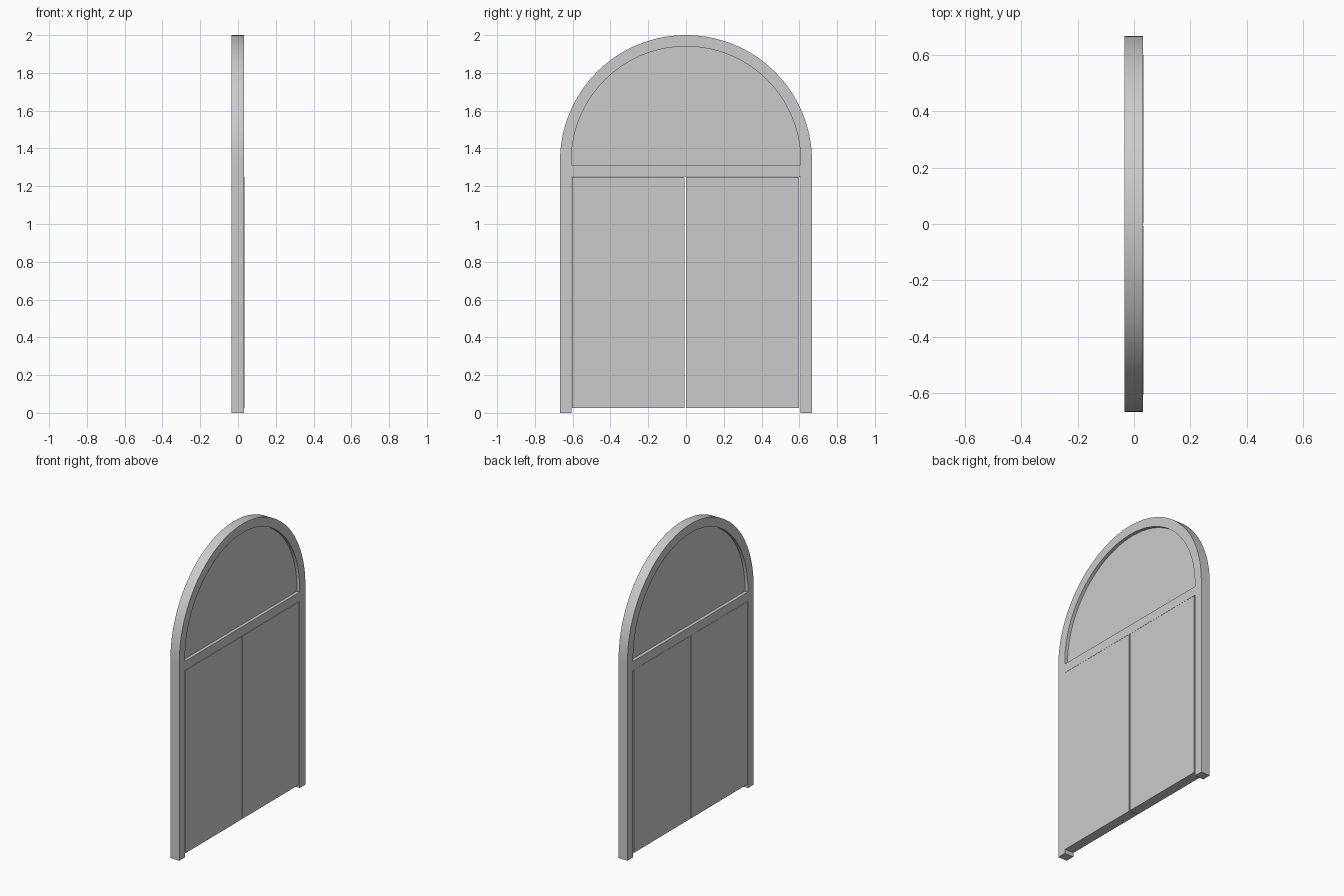
import bpy, bmesh, math
from mathutils import Vector

if "Cube" in bpy.data.objects:
    bpy.data.objects.remove(bpy.data.objects["Cube"])

R_OUT, R_IN, SPRING = 0.667, 0.607, 1.333   # arch radii and springing height
BAR_LOW, BAR_HIGH = 1.252, 1.312            # transom bar
SEGS = 64


def finish(name, bm, depth):
    """Give a flat yz shape its thickness along +x and link it."""
    res = bmesh.ops.extrude_face_region(bm, geom=bm.faces[:])
    verts = [g for g in res["geom"] if isinstance(g, bmesh.types.BMVert)]
    bmesh.ops.translate(bm, verts=verts, vec=Vector((depth, 0, 0)))
    bmesh.ops.recalc_face_normals(bm, faces=bm.faces[:])
    mesh = bpy.data.meshes.new(name)
    bm.to_mesh(mesh)
    bm.free()
    obj = bpy.data.objects.new(name, mesh)
    bpy.context.collection.objects.link(obj)
    bpy.context.view_layer.objects.active = obj
    obj.select_set(True)
    bpy.ops.object.shade_smooth_by_angle(angle=math.radians(30))
    obj.select_set(False)
    return obj


def arch(radius, feet):
    """Outline (y, z) running up one leg, over the arch and down the other."""
    curve = [(-radius * math.cos(math.pi * i / SEGS),
              SPRING + radius * math.sin(math.pi * i / SEGS)) for i in range(SEGS + 1)]
    return ([(-radius, z) for z in feet] + curve
            + [(radius, z) for z in reversed(feet)])


# Frame: arched surround with jambs and a transom bar, one solid piece
x0 = -0.0335
feet = (0, BAR_LOW, BAR_HIGH)
bm = bmesh.new()
outer = [bm.verts.new((x0, y, z)) for y, z in arch(R_OUT, feet)]
inner = [bm.verts.new((x0, y, z)) for y, z in arch(R_IN, feet)]
for i in range(len(outer) - 1):
    bm.faces.new((outer[i], outer[i + 1], inner[i + 1], inner[i]))
bm.faces.new((inner[1], inner[2], inner[-3], inner[-2]))
finish("door_frame", bm, 0.066)

# Fanlight: thin recessed panel filling the arch
bm = bmesh.new()
bm.faces.new([bm.verts.new((-0.011, y, z)) for y, z in arch(R_IN, (BAR_HIGH,))])
finish("fanlight_panel", bm, 0.022)

# Double door leaves, with narrow gaps at the jambs and in the middle
for name, y0, y1 in (("left_door", -0.604, -0.007), ("right_door", 0.001, 0.599)):
    bm = bmesh.new()
    bm.faces.new([bm.verts.new((-0.0325, y, z)) for y, z in
                  ((y0, 0.026), (y1, 0.026), (y1, 1.25), (y0, 1.25))])
    finish(name, bm, 0.066)
